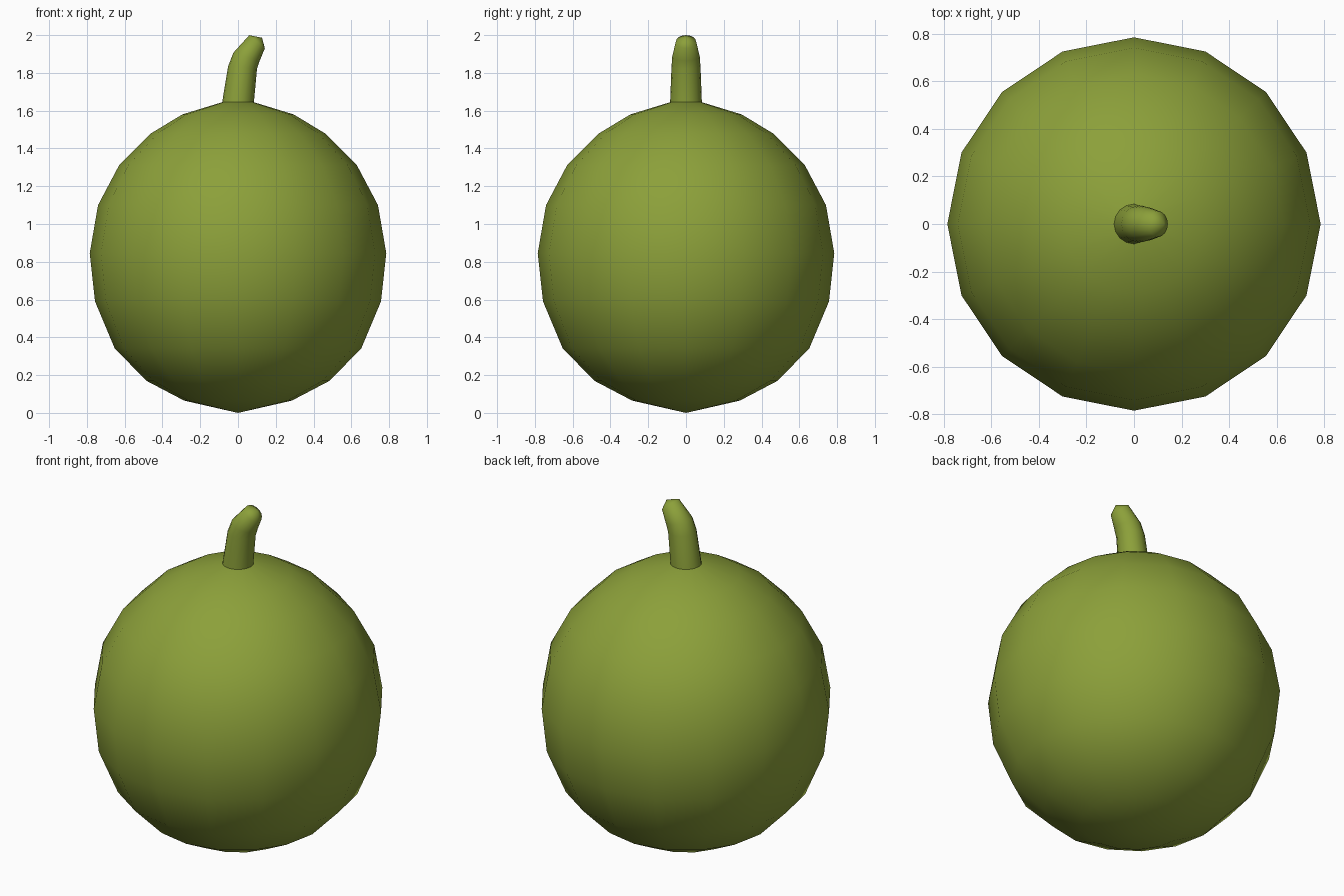
import bpy, bmesh, math

if "Cube" in bpy.data.objects:
    bpy.data.objects.remove(bpy.data.objects["Cube"])

SIDES = 16

green = bpy.data.materials.new("olive green")
green.diffuse_color = (0.262, 0.352, 0.042, 1)
green.use_nodes = True
green.node_tree.nodes["Principled BSDF"].inputs["Base Color"].default_value = green.diffuse_color


def tube(name, rings, start, end):
    """Skin rings (centre x, centre z, radius, tilt about y); start/end are pole points or None."""
    bm = bmesh.new()
    loops = []
    for cx, cz, r, tilt in rings:
        t = math.radians(tilt)
        loop = []
        for i in range(SIDES):
            a = 2 * math.pi * i / SIDES
            u, v = r * math.cos(a), r * math.sin(a)
            loop.append(bm.verts.new((cx + u * math.cos(t), v, cz - u * math.sin(t))))
        loops.append(loop)
    for lo, hi in zip(loops, loops[1:]):
        for i in range(SIDES):
            j = (i + 1) % SIDES
            bm.faces.new((lo[i], lo[j], hi[j], hi[i]))
    for pole, loop in ((start, loops[0]), (end, loops[-1])):
        if pole:
            p = bm.verts.new((pole[0], 0, pole[1]))
            for i in range(SIDES):
                bm.faces.new((p, loop[i], loop[(i + 1) % SIDES]))
    bmesh.ops.recalc_face_normals(bm, faces=bm.faces)
    for f in bm.faces:
        f.smooth = True
    me = bpy.data.meshes.new(name)
    bm.to_mesh(me)
    bm.free()
    me.materials.append(green)
    ob = bpy.data.objects.new(name, me)
    bpy.context.collection.objects.link(ob)
    return ob


# Round fruit body: lathe profile (radius, height)
profile = [(0.285, 0.065), (0.485, 0.17), (0.653, 0.342), (0.757, 0.59), (0.785, 0.845),
           (0.741, 1.10), (0.63, 1.31), (0.46, 1.48), (0.295, 1.58), (0.083, 1.645)]
tube("fruit_body", [(0, z, r, 0) for r, z in profile], (0, 0), (0, 1.65))

# Bent, tapering stem with a blunt pointed tip
tube("stem", [(0, 1.643, 0.084, 0), (0.024, 1.828, 0.077, 4),
              (0.045, 1.885, 0.073, 17), (0.101, 1.965, 0.054, 40)],
     None, (0.127, 1.986))
